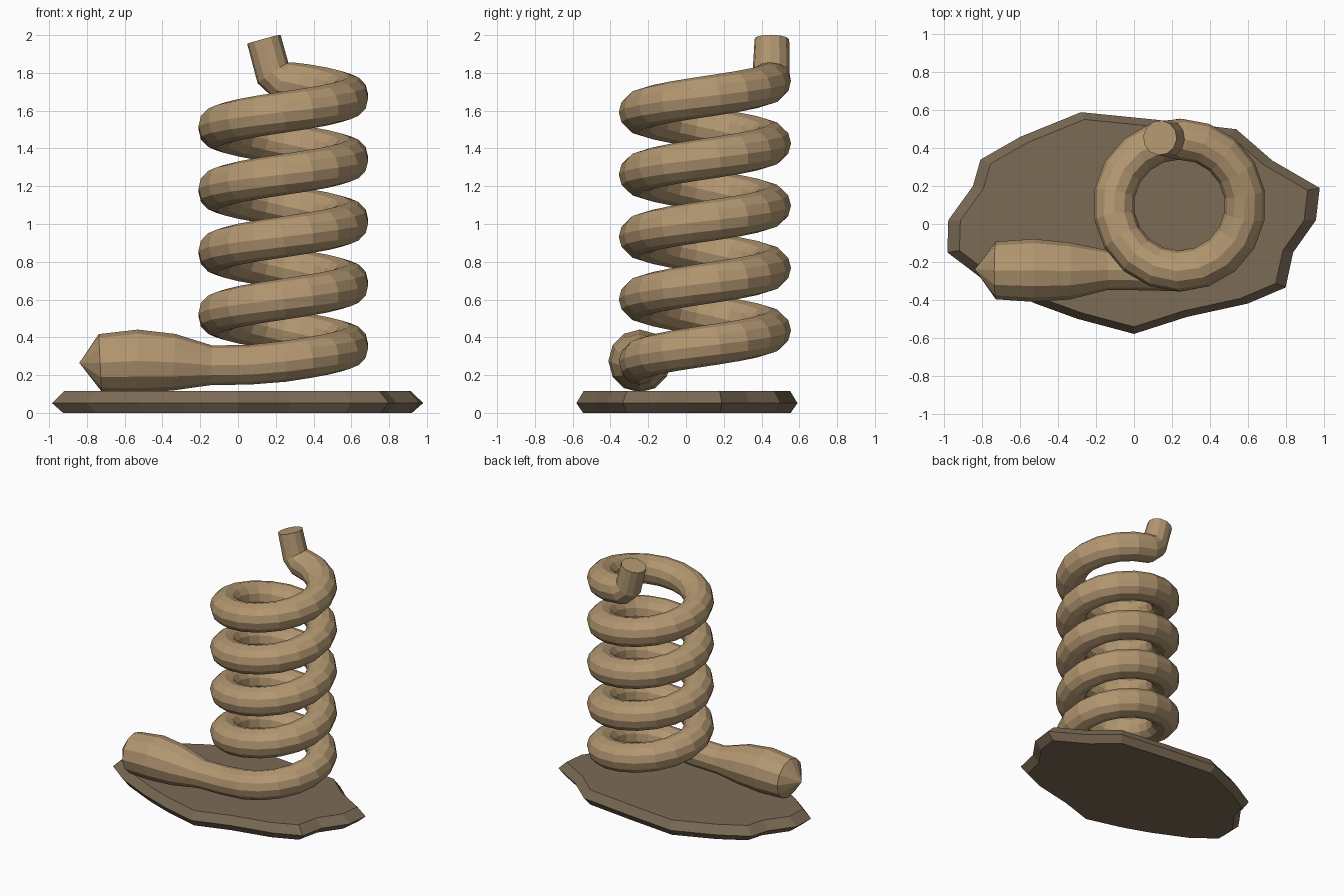
import bpy, bmesh, math
from mathutils import Vector

if "Cube" in bpy.data.objects:
    bpy.data.objects.remove(bpy.data.objects["Cube"])


def material(name, color):
    m = bpy.data.materials.new(name)
    m.diffuse_color = (*color, 1)
    m.use_nodes = True
    m.node_tree.nodes["Principled BSDF"].inputs["Base Color"].default_value = m.diffuse_color
    return m


def make_object(name, bm, mat):
    bmesh.ops.recalc_face_normals(bm, faces=bm.faces)
    me = bpy.data.meshes.new(name)
    bm.to_mesh(me)
    bm.free()
    me.materials.append(mat)
    ob = bpy.data.objects.new(name, me)
    bpy.context.collection.objects.link(ob)
    return ob


def bridge(bm, a, b):
    n = len(a)
    for i in range(n):
        bm.faces.new((a[i], a[(i + 1) % n], b[(i + 1) % n], b[i]))


# irregular stone slab: widest at mid height, bevelled in above and below
outline = [(0.98, 0.19), (0.73, 0.335), (0.54, 0.50), (0.12, 0.55), (-0.28, 0.59),
           (-0.60, 0.46), (-0.81, 0.34), (-0.85, 0.20), (-0.98, 0.02), (-0.985, -0.15),
           (-0.80, -0.29), (-0.52, -0.42), (-0.30, -0.50), (0.0, -0.58), (0.28, -0.49),
           (0.60, -0.42), (0.80, -0.335), (0.84, -0.15), (0.96, 0.02)]
bm = bmesh.new()
rings = [[bm.verts.new((x * s, y * s, z)) for x, y in outline]
         for s, z in ((0.94, 0.0), (1.0, 0.052), (0.935, 0.115))]
bridge(bm, rings[0], rings[1])
bridge(bm, rings[1], rings[2])
bm.faces.new(rings[0])
bm.faces.new(rings[2])
make_object("slab_base", bm, material("dark_stone", (0.20, 0.147, 0.093)))

# path of the coiled tube: thick tail, helix, then upright neck
CX, CY, R, PITCH, TUBE = 0.24, 0.10, 0.348, 0.33, 0.108
STEPS, TURNS = 18, 4.5
path = [(Vector((-0.73, -0.245, 0.265)), 0.152),
        (Vector((-0.53, -0.245, 0.275)), 0.166),
        (Vector((-0.34, -0.248, 0.268)), 0.150),
        (Vector((-0.14, -0.243, 0.252)), 0.105),
        (Vector((0.06, -0.245, 0.255)), 0.105)]
for i in range(int(STEPS * TURNS) + 1):
    t = i / STEPS
    a = -math.pi / 2 + 2 * math.pi * t
    path.append((Vector((CX + R * math.cos(a), CY + R * math.sin(a), 0.272 + PITCH * t)), TUBE))
path += [(Vector((0.185, 0.45, 1.80)), 0.098), (Vector((0.137, 0.455, 1.978)), 0.092)]

# sweep a round section along the path
SIDES = 12
bm = bmesh.new()
rings = []
for i, (p, r) in enumerate(path):
    q0 = path[max(i - 1, 0)][0]
    q1 = path[min(i + 1, len(path) - 1)][0]
    d0 = (p - q0).normalized()
    d1 = (q1 - p).normalized()
    tan = (d0 + d1).normalized()
    side = tan.cross(Vector((0, 0, 1))).normalized()
    up = side.cross(tan)
    rings.append([bm.verts.new(p + r * (side * math.cos(2 * math.pi * k / SIDES)
                                        + up * math.sin(2 * math.pi * k / SIDES)))
                  for k in range(SIDES)])
for a, b in zip(rings, rings[1:]):
    bridge(bm, a, b)
bm.faces.new(rings[-1])
# pointed tail tip
tip = bm.verts.new((-0.84, -0.24, 0.265))
for k in range(SIDES):
    bm.faces.new((tip, rings[0][k], rings[0][(k + 1) % SIDES]))
make_object("coiled_tube", bm, material("tan", (0.45, 0.31, 0.165)))
